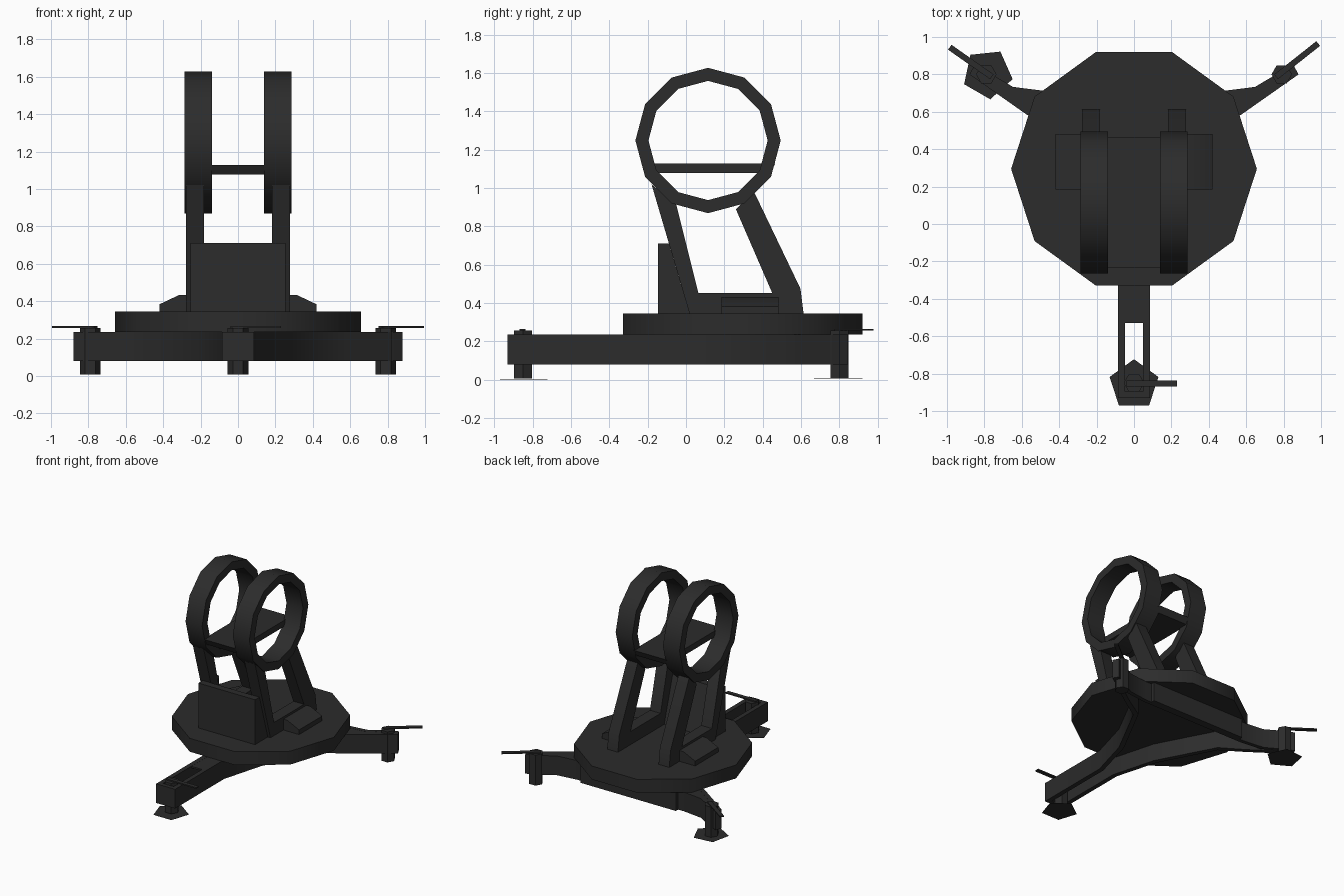
import bpy, bmesh, math
from mathutils import Vector

if "Cube" in bpy.data.objects:
    bpy.data.objects.remove(bpy.data.objects["Cube"])

mat = bpy.data.materials.new("dark_grey")
mat.diffuse_color = (0.025, 0.025, 0.025, 1)
mat.use_nodes = True
mat.node_tree.nodes["Principled BSDF"].inputs["Base Color"].default_value = mat.diffuse_color


def finish(name, bm):
    bmesh.ops.recalc_face_normals(bm, faces=bm.faces)
    me = bpy.data.meshes.new(name)
    bm.to_mesh(me)
    bm.free()
    me.materials.append(mat)
    ob = bpy.data.objects.new(name, me)
    bpy.context.collection.objects.link(ob)
    return ob


def place(axis, a, b, h):
    """Map a profile point and an extrusion height to 3D."""
    return {"x": (h, a, b), "y": (a, h, b), "z": (a, b, h)}[axis]


def prism(name, pts, axis, lo, hi):
    bm = bmesh.new()
    bot = [bm.verts.new(place(axis, a, b, lo)) for a, b in pts]
    top = [bm.verts.new(place(axis, a, b, hi)) for a, b in pts]
    bm.faces.new(bot)
    bm.faces.new(top)
    for i in range(len(pts)):
        j = (i + 1) % len(pts)
        bm.faces.new((bot[i], bot[j], top[j], top[i]))
    return finish(name, bm)


def tube(name, outer, inner, axis, lo, hi):
    """Extruded outline with a matching inner opening."""
    bm = bmesh.new()
    loops = [[bm.verts.new(place(axis, a, b, h)) for a, b in pts]
             for pts, h in ((outer, lo), (outer, hi), (inner, hi), (inner, lo))]
    n = len(outer)
    for k in range(4):
        p, q = loops[k], loops[(k + 1) % 4]
        for i in range(n):
            j = (i + 1) % n
            bm.faces.new((p[i], p[j], q[j], q[i]))
    return finish(name, bm)


def ngon(n, cx, cy, r, deg=0):
    return [(cx + r * math.cos(math.radians(deg) + 2 * math.pi * i / n),
             cy + r * math.sin(math.radians(deg) + 2 * math.pi * i / n)) for i in range(n)]


def rect(a0, a1, b0, b1):
    return [(a0, b0), (a1, b0), (a1, b1), (a0, b1)]


def mirrored(half):
    return half + [(-x, y) for x, y in reversed(half)]


def strip(p, q, w):
    """Flat bar outline from p to q."""
    p, q = Vector(p), Vector(q)
    d = (q - p).normalized()
    n = Vector((-d.y, d.x)) * w / 2
    return [tuple(v) for v in (p - n, q - n, q + n, p + n)]


# Hollow three-armed base frame, roofed except for the slot in the front arm
outer = [(.085, -.93), (.085, -.3), (.18, .04), (.41, .48), (.578, .588), (.88, .80),
         (.855, .845), (.76, .80), (.647, .733), (.48, .712)]
inner = [(.048, -.895), (.048, -.3), (.145, .055), (.385, .51), (.565, .622), (.73, .738),
         (.725, .745), (.71, .74), (.645, .70), (.47, .68)]
tube("base_frame", mirrored(outer), mirrored(inner), "z", .08, .236)
prism("base_roof", mirrored([(.083, -.53)] + outer[1:]), "z", .222, .235)
prism("rear_wall", rect(-.428, .428, .69, .742), "z", .08, .236)

# Levelling screws, their flat handles and foot plates (one plate is absent)
feet = [("front", 0, -.85, (-.04, -.853), (.23, -.853)),
        ("left", -.79, .80, (-.76, .787), (-.985, .945)),
        ("right", .79, .80, (.76, .787), (.985, .965))]
for name, x, y, p, q in feet:
    prism(name + "_screw", ngon(6, x, y, .055), "z", .008, .256)
    prism(name + "_handle", strip(p, q, .032), "z", .256, .266)
prism("front_foot_plate", ngon(5, 0, -.86, .137, 90), "z", 0, .001)
prism("left_foot_plate", ngon(5, -.783, .803, .137, 60), "z", .008, .009)

# Ten-sided turntable
prism("turntable", ngon(10, 0, .295, .657), "z", .236, .345)

# Rings on U-shaped supports, with a sloped block beside each
support = [(.02, .34), (-.18, 1.02), (-.05, .91), (.065, .452), (.45, .452),
           (.26, .89), (.355, .98), (.597, .475), (.614, .34)]
block = [(.25, .34), (.25, .433), (.315, .433), (.42, .383), (.42, .34)]
for side, s in (("left", -1), ("right", 1)):
    tube(side + "_ring", ngon(12, .115, 1.248, .379), ngon(12, .115, 1.248, .311),
         "x", s * .138, s * .287)
    prism(side + "_support", support, "x", s * .183, s * .279)
    prism(side + "_block", [(s * a, b) for a, b in block], "y", .185, .482)

# Plate joining the rings, with ends slanted to follow them, and the front panel
prism("cross_plate", [(-.205, 1.078), (.44, 1.078), (.465, 1.128), (-.232, 1.128)],
      "x", -.15, .15)
prism("front_panel", [(-.145, .34), (.02, .34), (-.089, .71), (-.145, .71)], "x", -.255, .255)

# Smooth the round sides, keep the corners sharp
for ob in bpy.data.objects:
    ob.select_set(True)
    bpy.context.view_layer.objects.active = ob
bpy.ops.object.shade_smooth_by_angle(angle=math.radians(40))
